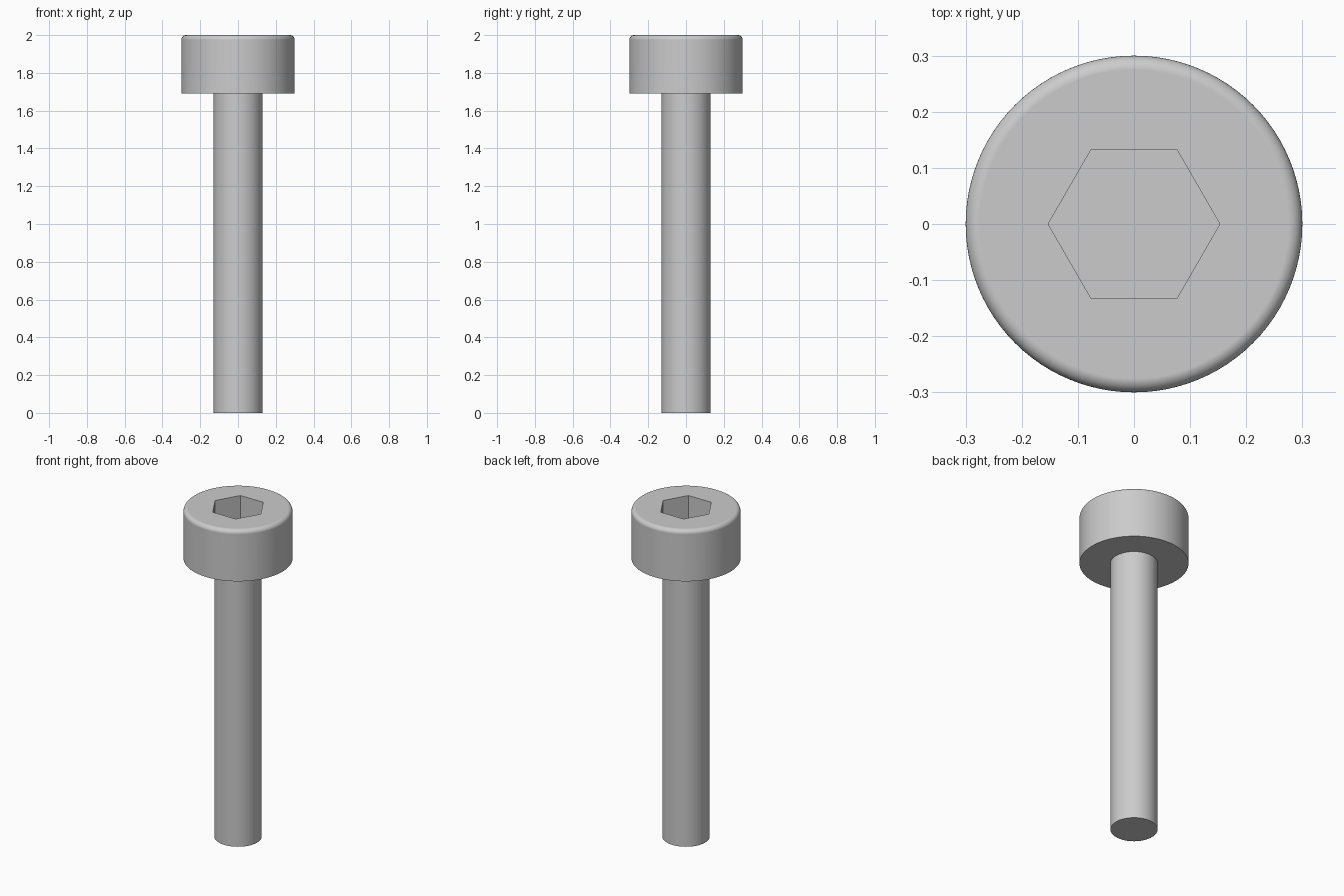
import bpy, bmesh
from math import sin, cos, pi, radians

if "Cube" in bpy.data.objects:
    bpy.data.objects.remove(bpy.data.objects["Cube"])

HEAD_R, SHAFT_R = 0.30, 0.13
HEAD_Z, TOP_Z = 1.69, 2.0
FILLET = 0.025
SOCKET_R, SOCKET_DEPTH = 0.153, 0.17


def lathe(name, profile, sides):
    """Closed solid from (radius, z) points, listed bottom to top."""
    bm = bmesh.new()
    rings = [[bm.verts.new((r * cos(2 * pi * i / sides), r * sin(2 * pi * i / sides), z))
              for i in range(sides)] for r, z in profile]
    for a, b in zip(rings, rings[1:]):
        for i in range(sides):
            j = (i + 1) % sides
            bm.faces.new((a[i], a[j], b[j], b[i]))
    bm.faces.new(rings[0][::-1])
    bm.faces.new(rings[-1])
    mesh = bpy.data.meshes.new(name)
    bm.to_mesh(mesh)
    bm.free()
    obj = bpy.data.objects.new(name, mesh)
    bpy.context.collection.objects.link(obj)
    return obj


# Shaft and head in one profile, with a rounded top rim
profile = [(SHAFT_R, 0), (SHAFT_R, HEAD_Z), (HEAD_R, HEAD_Z)]
for k in range(9):
    a = k / 8 * pi / 2
    profile.append((HEAD_R - FILLET + FILLET * cos(a), TOP_Z - FILLET + FILLET * sin(a)))
screw = lathe("cap_screw", profile, 96)

# Hexagonal socket, corners on the x axis
cutter = lathe("hex_socket_cutter",
               [(SOCKET_R, TOP_Z - SOCKET_DEPTH), (SOCKET_R, TOP_Z + 0.1)], 6)
cutter.hide_render = True

bpy.context.view_layer.objects.active = screw
screw.select_set(True)
cut = screw.modifiers.new("hex_socket", 'BOOLEAN')
cut.operation = 'DIFFERENCE'
cut.solver = 'EXACT'
cut.object = cutter
bpy.ops.object.modifier_apply(modifier=cut.name)
bpy.data.objects.remove(cutter)

# Smooth sides and rim, crisp edges elsewhere, flat-looking top
bpy.ops.object.shade_smooth_by_angle(angle=radians(30))
weighted = screw.modifiers.new("clean_normals", 'WEIGHTED_NORMAL')
weighted.keep_sharp = True
